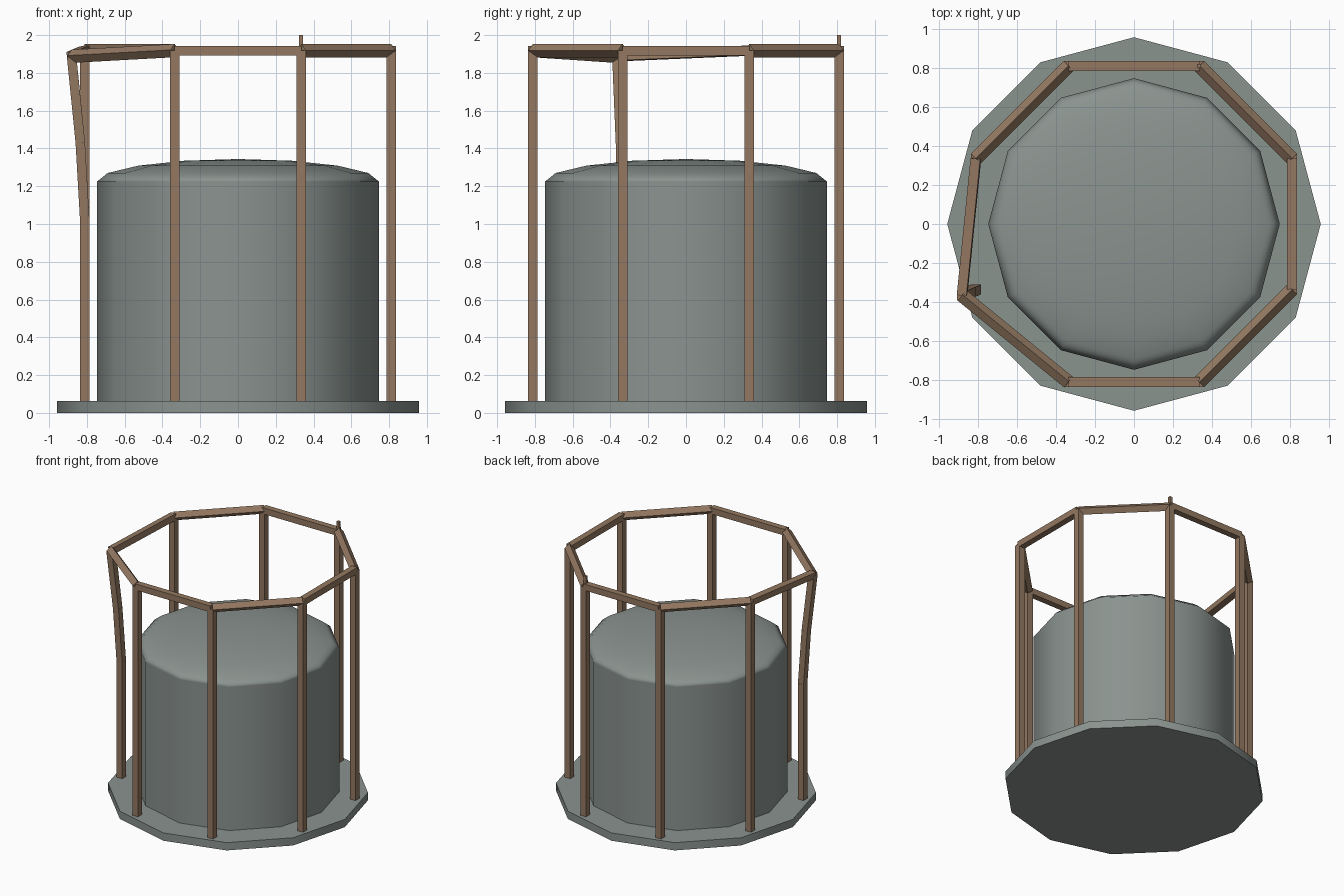
import bpy, math
from mathutils import Vector

if "Cube" in bpy.data.objects:
    bpy.data.objects.remove(bpy.data.objects["Cube"])


def material(name, rgb):
    m = bpy.data.materials.new(name)
    m.diffuse_color = (*rgb, 1)
    m.use_nodes = True
    m.node_tree.nodes["Principled BSDF"].inputs["Base Color"].default_value = m.diffuse_color
    return m


METAL = material("grey_green_metal", (0.255, 0.292, 0.275))
RUST = material("brown_rusty_steel", (0.295, 0.19, 0.12))


def finish(name, mat, smooth=False):
    ob = bpy.context.object
    ob.name = name
    ob.data.materials.append(mat)
    if smooth:
        bpy.ops.object.shade_smooth_by_angle(angle=math.radians(40))
    return ob


def cylinder(name, r, z0, z1):
    bpy.ops.mesh.primitive_cylinder_add(vertices=12, radius=r, depth=z1 - z0,
                                        location=(0, 0, (z0 + z1) / 2))
    return finish(name, METAL, True)


def bar(name, a, b, w=0.05):
    # square bar swung from vertical to point from a to b
    a, b = Vector(a), Vector(b)
    d = b - a
    bpy.ops.mesh.primitive_cube_add(size=1, location=(a + b) / 2)
    ob = finish(name, RUST)
    ob.scale = (w, w, d.length)
    ob.rotation_mode = 'QUATERNION'
    ob.rotation_quaternion = Vector((0, 0, 1)).rotation_difference(d)
    return ob


# base slab, tank body and flattened dome lid
cylinder("base_slab", 0.957, 0, 0.063)
cylinder("tank_body", 0.747, 0.06, 1.224)
bpy.ops.mesh.primitive_uv_sphere_add(segments=12, ring_count=8, radius=1,
                                     location=(0, 0, 1.224))
dome = finish("tank_dome", METAL, True)
dome.scale = (0.747, 0.747, 0.12)

# frame of eight posts, one of them bent outward
TOP = 1.918
BENT = 4
corners = []
for i in range(8):
    t = math.radians(22.5 + 45 * i)
    x, y = 0.877 * math.cos(t), 0.877 * math.sin(t)
    if i == BENT:
        path = [(x, y, 0.06), (x, y, 1.0), (-0.835, -0.347, 1.43), (-0.881, -0.366, 1.888)]
        for k in range(3):
            bar(f"bent_post_{k + 1}", path[k], path[k + 1])
        corners.append(path[-1])
    else:
        bar(f"post_{i + 1}", (x, y, 0.06), (x, y, TOP))
        corners.append((x, y, TOP))

# top rails joining the posts
for i in range(8):
    bar(f"top_rail_{i + 1}", corners[i], corners[(i + 1) % 8])

# thin stub on top of the back right post
bar("top_stub", (0.333, 0.81, 1.9), (0.333, 0.81, 2.0), 0.022)
